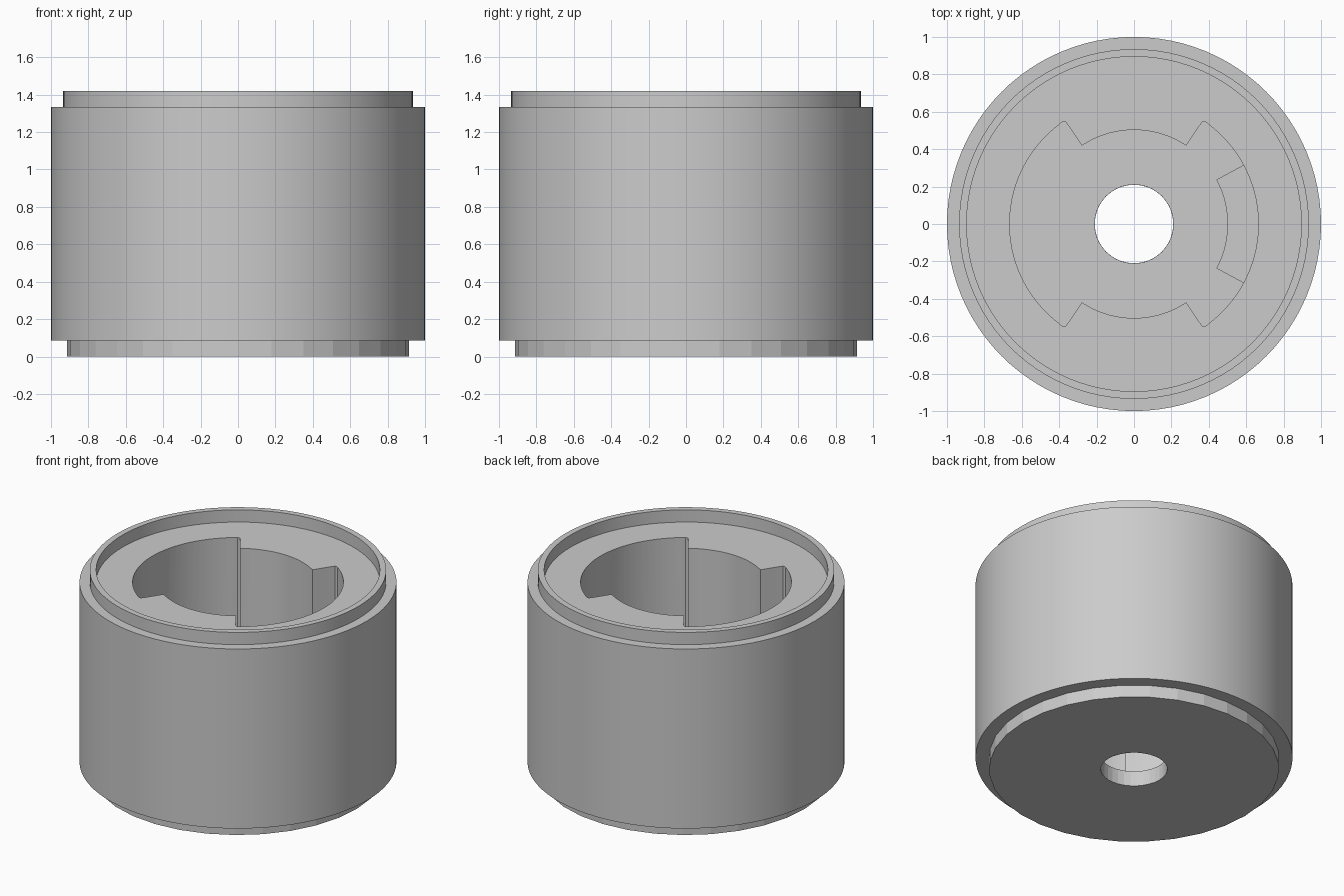
import bpy, bmesh
from math import sin, cos, pi, radians

if "Cube" in bpy.data.objects:
    bpy.data.objects.remove(bpy.data.objects["Cube"])

FLOOR, SHOULDER, TOP = 0.106, 1.335, 1.42
STEP = 0.085


def finish(name, bm):
    bmesh.ops.recalc_face_normals(bm, faces=bm.faces)
    mesh = bpy.data.meshes.new(name)
    bm.to_mesh(mesh)
    bm.free()
    obj = bpy.data.objects.new(name, mesh)
    bpy.context.collection.objects.link(obj)
    return obj


def lathe(name, profile, sides, closed=True):
    """Revolve an (r, z) profile around z."""
    bm = bmesh.new()
    rings = [[bm.verts.new((r * cos(2 * pi * i / sides), r * sin(2 * pi * i / sides), z))
              for r, z in profile] for i in range(sides)]
    n = len(profile)
    for i in range(sides):
        a, b = rings[i], rings[(i + 1) % sides]
        for j in range(n if closed else n - 1):
            k = (j + 1) % n
            bm.faces.new((a[j], b[j], b[k], a[k]))
    return finish(name, bm)


def prism(name, outline, z0, z1):
    """Extrude an (x, y) outline from z0 to z1."""
    bm = bmesh.new()
    base = bm.faces.new([bm.verts.new((x, y, z0)) for x, y in outline])
    ext = bmesh.ops.extrude_face_region(bm, geom=[base])
    verts = [v for v in ext["geom"] if isinstance(v, bmesh.types.BMVert)]
    bmesh.ops.translate(bm, vec=(0, 0, z1 - z0), verts=verts)
    return finish(name, bm)


def arc(r, a0, a1, n):
    return [(r * cos(radians(a0 + (a1 - a0) * i / n)),
             r * sin(radians(a0 + (a1 - a0) * i / n))) for i in range(n + 1)]


def smooth(obj):
    bpy.ops.object.select_all(action='DESELECT')
    obj.select_set(True)
    bpy.context.view_layer.objects.active = obj
    bpy.ops.object.shade_smooth_by_angle(angle=radians(25))


# Main body with the raised rim on top
body = lathe("body", [(0.21, STEP), (1, STEP), (1, SHOULDER), (0.935, SHOULDER),
                      (0.935, TOP), (0.895, TOP), (0.895, SHOULDER),
                      (0.21, SHOULDER)], 96)

# Cavity outline: half of it, then turned by 180 degrees
corner = [(0.385, 0.545), (0.365, 0.545), (0.35, 0.525)]
half = (arc(0.665, -53, 53, 28) + corner + arc(0.503, 56.3, 123.7, 18)
        + [(-x, y) for x, y in reversed(corner)])
cutter = prism("cavity_cutter", half[:-3] + [(-x, y) for x, y in reversed(corner)]
               + [(-x, -y) for x, y in half], FLOOR, 1.7)
cutter.hide_render = True
mod = body.modifiers.new("cavity", 'BOOLEAN')
mod.operation = 'DIFFERENCE'
mod.solver = 'EXACT'
mod.object = cutter
bpy.context.view_layer.objects.active = body
bpy.ops.object.modifier_apply(modifier=mod.name)
bpy.data.objects.remove(cutter)
smooth(body)

# Key block low inside the cavity
key = prism("key_block", arc(0.5, -28.3, 28.3, 14) + arc(0.667, 28.3, -28.3, 14),
            FLOOR, 0.5)
smooth(key)

# Faceted foot under the body
lathe("foot", [(0.915, STEP), (0.915, 0), (0.21, 0), (0.21, STEP)], 32, closed=False)
